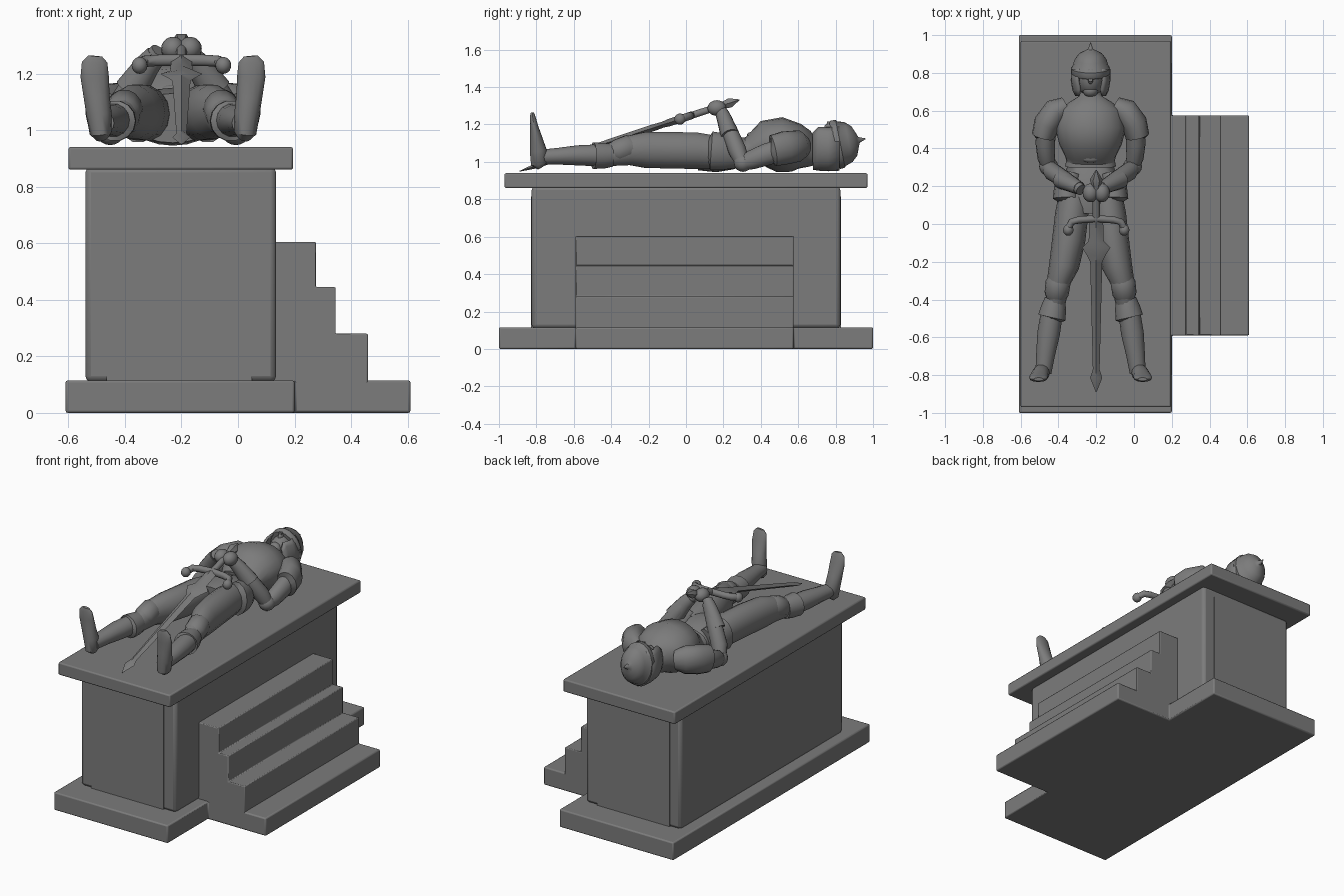
import bpy, bmesh, math
from mathutils import Vector

stone = bpy.data.materials.new("grey stone")
stone.diffuse_color = (0.2, 0.2, 0.2, 1)
CX = -0.23            # centre line of the lying figure
Y, Z = Vector((0, 1, 0)), Vector((0, 0, 1))


def finish(name, bm):
    bmesh.ops.recalc_face_normals(bm, faces=bm.faces)
    me = bpy.data.meshes.new(name)
    bm.to_mesh(me)
    bm.free()
    me.materials.append(stone)
    ob = bpy.data.objects.new(name, me)
    bpy.context.collection.objects.link(ob)
    return ob


def bevel(ob, w=0.008):
    m = ob.modifiers.new("bevel", 'BEVEL')
    m.width, m.segments = w, 2
    m.limit_method = 'ANGLE'
    return ob


def prism(name, pts, vec):
    """Extrude a flat outline along vec."""
    bm = bmesh.new()
    f = bm.faces.new([bm.verts.new(p) for p in pts])
    r = bmesh.ops.extrude_face_region(bm, geom=[f])
    bmesh.ops.translate(bm, vec=vec, verts=[v for v in r["geom"] if isinstance(v, bmesh.types.BMVert)])
    return finish(name, bm)


def box(name, x0, x1, y0, y1, z0, z1):
    return prism(name, [(x0, y0, z0), (x1, y0, z0), (x1, y1, z0), (x0, y1, z0)], (0, 0, z1 - z0))


def loft(name, stations, ref=Z, n=14):
    """Skin elliptical rings (x, y, z, half width, half depth) along a path."""
    bm = bmesh.new()
    P = [Vector(s[:3]) for s in stations]
    rings = []
    for i, s in enumerate(stations):
        t = (P[min(i + 1, len(P) - 1)] - P[max(i - 1, 0)]).normalized()
        v = (ref - t * t.dot(ref)).normalized()
        u = t.cross(v)
        rings.append([bm.verts.new(P[i] + u * s[3] * math.cos(k * math.tau / n)
                                   + v * s[4] * math.sin(k * math.tau / n)) for k in range(n)])
    for a, b in zip(rings, rings[1:]):
        for k in range(n):
            bm.faces.new((a[k], a[(k + 1) % n], b[(k + 1) % n], b[k]))
    bm.faces.new(rings[0])
    bm.faces.new(rings[-1])
    return finish(name, bm)


def ball(name, c, r):
    bm = bmesh.new()
    bmesh.ops.create_uvsphere(bm, u_segments=16, v_segments=10, radius=1)
    bmesh.ops.scale(bm, vec=r, verts=bm.verts)
    bmesh.ops.translate(bm, vec=c, verts=bm.verts)
    return finish(name, bm)


# Tomb: plinth with step landing, pedestal, end panels, lid, stairs
bevel(prism("plinth", [(x, y, 0) for x, y in ((-.61, -1), (.2, -1), (.2, -.59), (.61, -.59),
                                              (.61, .575), (.2, .575), (.2, 1), (-.61, 1))], (0, 0, .115)))
bevel(box("pedestal", -.54, .135, -.825, .825, .11, .87), 0.02)
for s, nm in ((-1, "front_panel"), (1, "back_panel")):
    box(nm, -.465, .05, s * .82, s * .83, .115, .815)
bevel(box("lid", -.6, .195, -.97, .97, .86, .94))
bevel(prism("stairs", [(x, -.59, z) for x, z in ((.1, .1), (.46, .1), (.46, .28), (.345, .28), (.345, .445),
                                                 (.275, .445), (.275, .605), (.1, .605))], (0, 1.165, 0)), 0.005)

# Torso: y, half width, bottom z, top z
torso = [(.73, .055, .99, 1.09), (.67, .065, .97, 1.13), (.635, .12, .96, 1.17), (.59, .175, .945, 1.205),
         (.5, .185, .945, 1.24), (.42, .165, .965, 1.22), (.36, .135, .99, 1.15), (.31, .122, .985, 1.115),
         (.25, .14, .96, 1.13), (.16, .165, .945, 1.15), (.06, .16, .955, 1.13)]
loft("torso", [(CX, y, (a + b) / 2, w, (b - a) / 2) for y, w, a, b in torso], n=20)
loft("belt", [(CX, .33, 1.055, .13, .075), (CX, .305, 1.052, .135, .078)], n=20)
ball("buckle", (CX, .35, 1.14), (.05, .025, .02))

for s, side in ((-1, "left"), (1, "right")):
    def limb(name, rows, ref=Z, n=14):
        return loft(side + "_" + name, [(CX + s * r[0], *r[1:]) for r in rows], ref, n)

    # Legs
    limb("thigh", [(.085, .17, 1.05, .08, .09), (.1, .05, 1.06, .088, .1), (.115, -.08, 1.062, .088, .1),
                   (.14, -.22, 1.064, .08, .098), (.17, -.31, 1.06, .062, .08), (.185, -.42, 1.035, .052, .06)])
    limb("knee_guard", [(.165, -.27, 1.07, .05, .05), (.172, -.31, 1.075, .066, .07),
                        (.18, -.37, 1.055, .064, .065), (.185, -.4, 1.05, .05, .05)])
    limb("boot_cuff", [(.188, -.395, 1.035, .054, .062), (.195, -.44, 1.033, .066, .07),
                       (.205, -.495, 1.033, .074, .072), (.208, -.5, 1.033, .05, .05)])
    limb("boot", [(.205, -.47, 1.035, .058, .06), (.222, -.58, 1.035, .06, .055),
                  (.238, -.69, 1.03, .05, .045), (.25, -.79, 1.025, .042, .04)])
    limb("foot", [(.25, -.775, .975, .025, .025), (.255, -.785, .99, .04, .045), (.262, -.79, 1.06, .045, .046),
                  (.27, -.8, 1.12, .046, .035), (.277, -.812, 1.19, .05, .022), (.277, -.82, 1.24, .045, .016),
                  (.275, -.822, 1.262, .025, .009)], Y)
    # Skirt flap at the hip
    limb("hip_flap", [(.1, .27, 1.05, .06, .085), (.12, .2, 1.055, .072, .1), (.125, .135, 1.06, .075, .105),
                      (.12, .13, 1.06, .04, .06)])
    # Arms
    limb("sleeve", [(.13, .625, 1.08, .05, .06), (.18, .6, 1.085, .07, .085), (.23, .53, 1.075, .072, .09),
                    (.25, .465, 1.06, .062, .085), (.25, .455, 1.06, .04, .05)])
    limb("upper_arm", [(.23, .53, 1.07, .05, .06), (.24, .43, 1.04, .052, .06), (.235, .35, 1.01, .046, .052),
                       (.22, .29, .985, .035, .035)])
    ball(side + "_elbow", (CX + s * .222, .305, .995), (.05, .05, .048))
    limb("forearm", [(.23, .31, .98, .035, .035), (.2, .275, 1.06, .05, .048), (.13, .23, 1.17, .046, .044),
                     (.075, .2, 1.25, .036, .034), (.05, .18, 1.28, .03, .03)], Y)
    limb("glove_cuff", [(.15, .235, 1.14, .058, .05), (.09, .205, 1.23, .045, .04), (.06, .19, 1.265, .038, .035)], Y)
    ball(side + "_hand", (-.2 + s * .03, .165, 1.288), (.042, .05, .042))

# Head, nose and helmet with open face
ball("head", (CX, .775, 1.09), (.072, .105, .1))
ball("nose", (CX, .77, 1.185), (.015, .03, .025))
ball("chin", (CX, .705, 1.13), (.04, .035, .04))
dome = [(.79, .098, .125), (.8, .104, .132), (.825, .104, .13), (.83, .097, .122), (.87, .085, .108), (.9, .062, .08),
        (.915, .034, .042), (.925, .014, .016), (.96, .002, .002)]
loft("helmet_dome", [(CX, y, 1.09 + (y - .79) * .2, a, b) for y, a, b in dome], n=20)
bm = bmesh.new()
rows = []
for y, a, b, gap in ((.82, .098, .125, 35), (.76, .098, .128, 42), (.71, .09, .125, 38), (.68, .075, .12, 55)):
    angs = [math.radians(gap + (360 - 2 * gap) * k / 18) for k in range(19)]
    rows.append([bm.verts.new((CX + a * math.sin(t), y, 1.085 + b * math.cos(t))) for t in angs])
for p, q in zip(rows, rows[1:]):
    for k in range(18):
        bm.faces.new((p[k], p[k + 1], q[k + 1], q[k]))
m = finish("helmet_cheeks", bm).modifiers.new("thickness", 'SOLIDIFY')
m.thickness, m.offset = 0.014, 0
box("nose_guard", CX - .01, CX + .01, .755, .82, 1.19, 1.215)

# Sword lying down the middle: y, half width, half thickness
SX = -.2


def sz(y):
    return .95 + .325 * (y + .89)


def blade(name, rows, n=4):
    return loft(name, [(SX, y, sz(y), w, h) for y, w, h in rows], n=n)


blade("sword_blade", [(.03, .036, .02), (-.09, .04, .02), (-.125, .075, .016), (-.165, .05, .018), (-.2, .032, .018),
                      (-.77, .018, .013), (-.815, .032, .012), (-.89, .002, .002)])
blade("sword_grip", [(.23, .018, .018), (.02, .02, .02)], 10)
blade("sword_pommel", [(.285, .003, .003), (.235, .034, .03), (.185, .018, .018)], 6)
guard = [(-.15, -.03), (-.13, .012), (-.09, .022), (0, .028), (.09, .022), (.13, .012), (.15, -.03)]
loft("sword_guard", [(SX + x, y, sz(y), .019, .021) for x, y in guard], n=10)
for s, side in ((-1, "left"), (1, "right")):
    ball(side + "_guard_knob", (SX + s * .148, -.032, sz(-.032)), (.028, .03, .03))

# Smooth shading with sharp edges kept
bpy.ops.object.select_all(action='DESELECT')
for ob in bpy.data.objects:
    ob.select_set(True)
    bpy.context.view_layer.objects.active = ob
bpy.ops.object.shade_smooth_by_angle(angle=math.radians(45))
